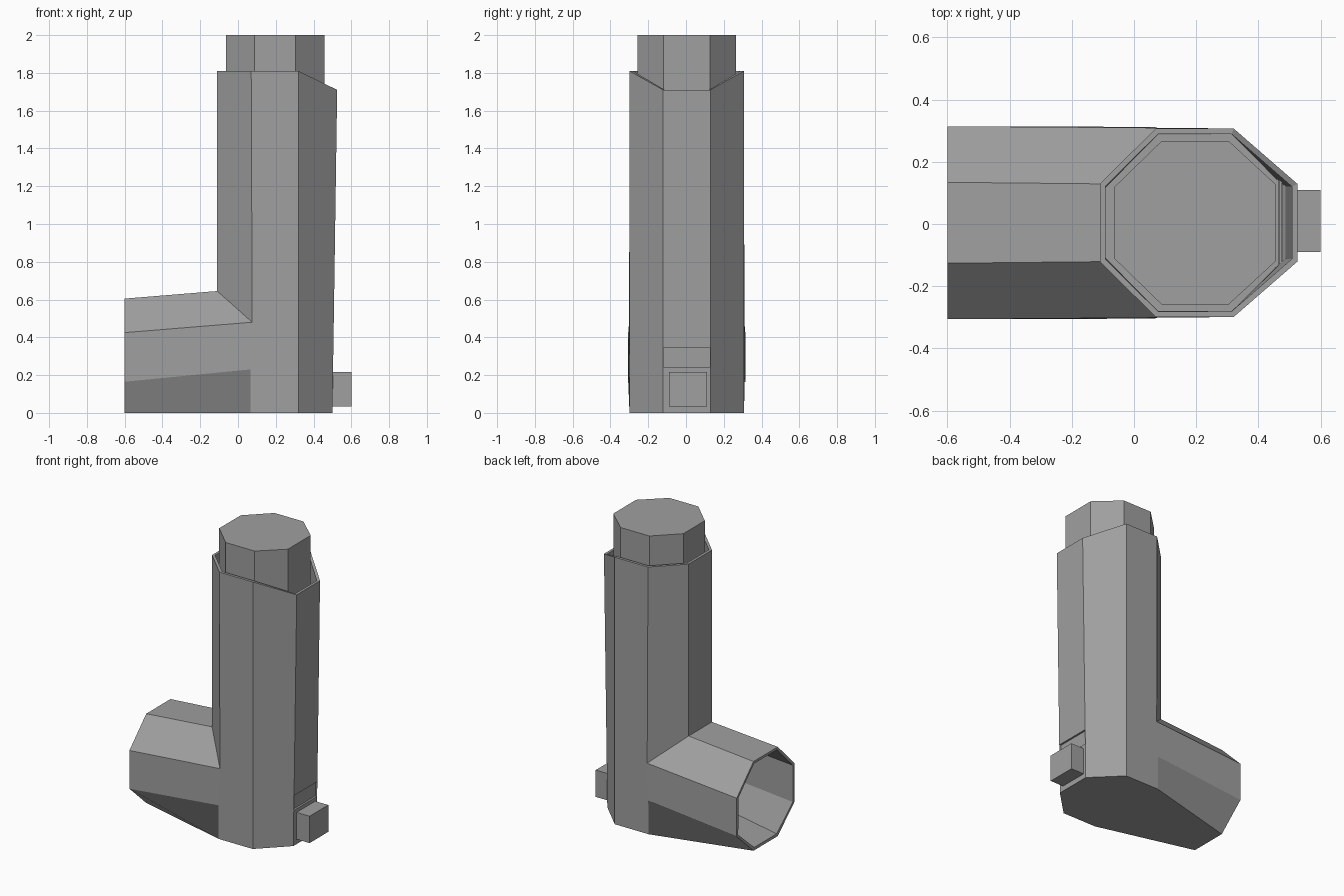
import bpy, bmesh
from mathutils import Vector

cube = bpy.data.objects.get("Cube")
if cube:
    bpy.data.objects.remove(cube, do_unlink=True)

grey = bpy.data.materials.new("mid grey")
grey.use_nodes = True
COLOUR = (0.35, 0.35, 0.35, 1)
grey.diffuse_color = COLOUR
grey.node_tree.nodes["Principled BSDF"].inputs["Base Color"].default_value = COLOUR


def finish(name, bm):
    mesh = bpy.data.meshes.new(name)
    bm.to_mesh(mesh)
    bm.free()
    mesh.materials.append(grey)
    obj = bpy.data.objects.new(name, mesh)
    bpy.context.collection.objects.link(obj)
    return obj


def prism(name, outline, z0, z1):
    bm = bmesh.new()
    base = bm.faces.new([bm.verts.new((x, y, z0)) for x, y in outline])
    ext = bmesh.ops.extrude_face_region(bm, geom=[base], use_keep_orig=True)
    top = [v for v in ext["geom"] if isinstance(v, bmesh.types.BMVert)]
    bmesh.ops.translate(bm, verts=top, vec=(0, 0, z1 - z0))
    bmesh.ops.recalc_face_normals(bm, faces=bm.faces)
    return finish(name, bm)


# Casing: octagonal upright sleeve joined to a mouthpiece, open at both ends
CY = 0.004
half = {
    "a": (-.11, .125, 1.81), "b": (.07, .303, 1.81),      # top rim
    "c": (.32, .303, 1.81), "d": (.525, .125, 1.71),
    "d1": (.505, .125, .345), "d2": (.503, .125, .24),    # recess on the back
    "b0": (.065, .303, 0), "c0": (.32, .303, 0), "d0": (.5, .125, 0),
    "j1": (-.11, .125, .645), "j2": (.075, .305, .48), "j3": (.065, .308, .23),
    "m1": (-.6, .13, .605), "m2": (-.6, .31, .425),       # mouth rim
    "m3": (-.6, .31, .165), "m4": (-.6, .13, 0),
}
side_faces = ["a b j2 j1", "b c c0 b0 j3 j2", "c d d1 d2 d0 c0",
              "j1 j2 m2 m1", "j2 j3 m3 m2", "j3 b0 m4 m3"]
bridges = ["a j1", "j1 m1", "d d1", "d1 d2", "d2 d0", "d0 c0 b0 m4"]

bm = bmesh.new()
L = {k: bm.verts.new((x, CY + y, z)) for k, (x, y, z) in half.items()}
R = {k: bm.verts.new((x, CY - y, z)) for k, (x, y, z) in half.items()}
for names in side_faces:
    keys = names.split()
    bm.faces.new([L[k] for k in keys])
    bm.faces.new([R[k] for k in reversed(keys)])
made = {}
for names in bridges:
    keys = names.split()
    made[names] = bm.faces.new([L[k] for k in keys] + [R[k] for k in reversed(keys)])
bmesh.ops.recalc_face_normals(bm, faces=bm.faces)
floor = made["d0 c0 b0 m4"]
floor.normal_update()
if floor.normal.z > 0:
    bmesh.ops.reverse_faces(bm, faces=bm.faces)
bm.normal_update()

# Shallow recess above the button
slot = made["d1 d2"]
bmesh.ops.inset_individual(bm, faces=[slot], thickness=.003)
bmesh.ops.inset_individual(bm, faces=[slot], thickness=.001, depth=-.012)

casing = finish("casing", bm)
wall = casing.modifiers.new("wall", "SOLIDIFY")
wall.thickness = .018
wall.offset = -1
wall.use_even_offset = True

# Canister standing in the sleeve
corners = [(-.063, .115), (.088, .262), (.305, .262), (.457, .122)]
outline = [(x, CY + y) for x, y in corners] + [(x, CY - y) for x, y in reversed(corners)]
prism("canister", outline, .7, 2)

# Square button on the back
prism("button", [(.49, -.09), (.6, -.09), (.6, .11), (.49, .11)], .035, .217)
